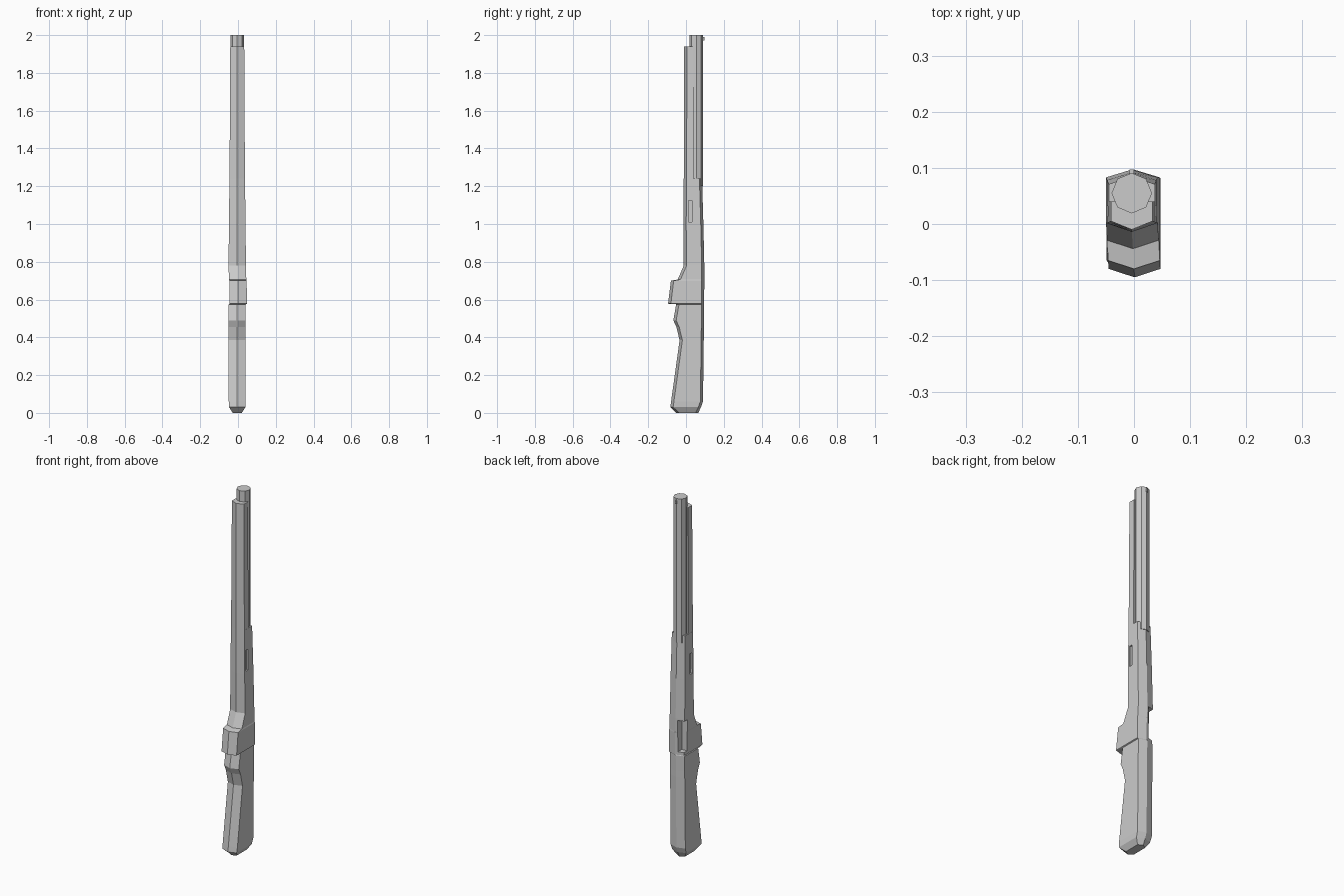
import bpy, bmesh, math

if "Cube" in bpy.data.objects:
    bpy.data.objects.remove(bpy.data.objects["Cube"])

grey = bpy.data.materials.new("plain grey")
grey.diffuse_color = (0.6, 0.6, 0.6, 1)
grey.use_nodes = True
grey.node_tree.nodes["Principled BSDF"].inputs["Base Color"].default_value = grey.diffuse_color


def finish(name, bm, mat=grey):
    bmesh.ops.recalc_face_normals(bm, faces=bm.faces[:])
    me = bpy.data.meshes.new(name)
    bm.to_mesh(me)
    bm.free()
    ob = bpy.data.objects.new(name, me)
    bpy.context.collection.objects.link(ob)
    me.materials.append(mat)
    return ob


def hex_loft(name, stations, back_ridge=True):
    """Loft six-sided sections: (z, front y, back y, half width, centre x)."""
    bm = bmesh.new()
    rings = []
    for z, yf, yb, w, cx in stations:
        c = 0.015
        b = 0.014 if back_ridge else 0.0
        pts = [(cx, yf), (cx + w, yf + c), (cx + w, yb - b)]
        if back_ridge:
            pts.append((cx, yb))
        pts += [(cx - w, yb - b), (cx - w, yf + c)]
        rings.append([bm.verts.new((x, y, z)) for x, y in pts])
    n = len(rings[0])
    for lo, hi in zip(rings, rings[1:]):
        for i in range(n):
            j = (i + 1) % n
            bm.faces.new((lo[i], lo[j], hi[j], hi[i]))
    bm.faces.new(rings[0])
    bm.faces.new(rings[-1])
    return finish(name, bm)


def box(name, lo, hi):
    bm = bmesh.new()
    bmesh.ops.create_cube(bm, size=1)
    for v in bm.verts:
        v.co = [(a + b) / 2 + c * (b - a) for a, b, c in zip(lo, hi, v.co)]
    return finish(name, bm)


# Stock with grip and guard block, one lofted body
stock = hex_loft("stock", [
    (0.0, -0.052, 0.065, 0.024, -0.004),
    (0.03, -0.083, 0.079, 0.043, -0.004),
    (0.06, -0.079, 0.090, 0.045, -0.004),
    (0.385, -0.034, 0.094, 0.045, -0.004),
    (0.455, -0.051, 0.095, 0.045, -0.004),
    (0.49, -0.067, 0.095, 0.045, -0.004),
    (0.575, -0.052, 0.096, 0.045, -0.004),
    (0.578, -0.095, 0.096, 0.046, 0.001),
    (0.700, -0.080, 0.097, 0.046, 0.0),
    (0.706, -0.044, 0.097, 0.046, -0.002),
    (0.78, -0.012, 0.097, 0.046, -0.004),
    (1.0, -0.014, 0.092, 0.044, -0.004),
    (1.24, -0.012, 0.085, 0.041, -0.004),
])

# Long fore-end in front of the barrel
hex_loft("fore_end", [
    (1.20, -0.012, 0.040, 0.041, -0.004),
    (1.94, -0.010, 0.040, 0.037, -0.004),
], back_ridge=False)

# Eight-sided barrel
bm = bmesh.new()
bmesh.ops.create_cone(bm, cap_ends=True, segments=8, radius1=0.036,
                      radius2=0.036, depth=0.8)
bmesh.ops.translate(bm, verts=bm.verts[:], vec=(-0.004, 0.055, 1.6))
finish("barrel", bm)

# Small front sight
box("front_sight", (-0.008, 0.085, 1.972), (0.0, 0.097, 1.99))

# Port notch on the back left corner and a slot in each side
cutters = [box("port_cutter", (-0.1, 0.056, 0.595), (-0.014, 0.15, 0.77))]
for side in (-1, 1):
    x1, x2 = sorted((-0.004 + side * 0.034, -0.004 + side * 0.08))
    cutters.append(box("slot_cutter", (x1, 0.013, 1.01), (x2, 0.032, 1.125)))
for cutter in cutters:
    cutter.hide_render = True
    cutter.hide_viewport = True
    mod = stock.modifiers.new("cut", 'BOOLEAN')
    mod.operation = 'DIFFERENCE'
    mod.solver = 'EXACT'
    mod.object = cutter
